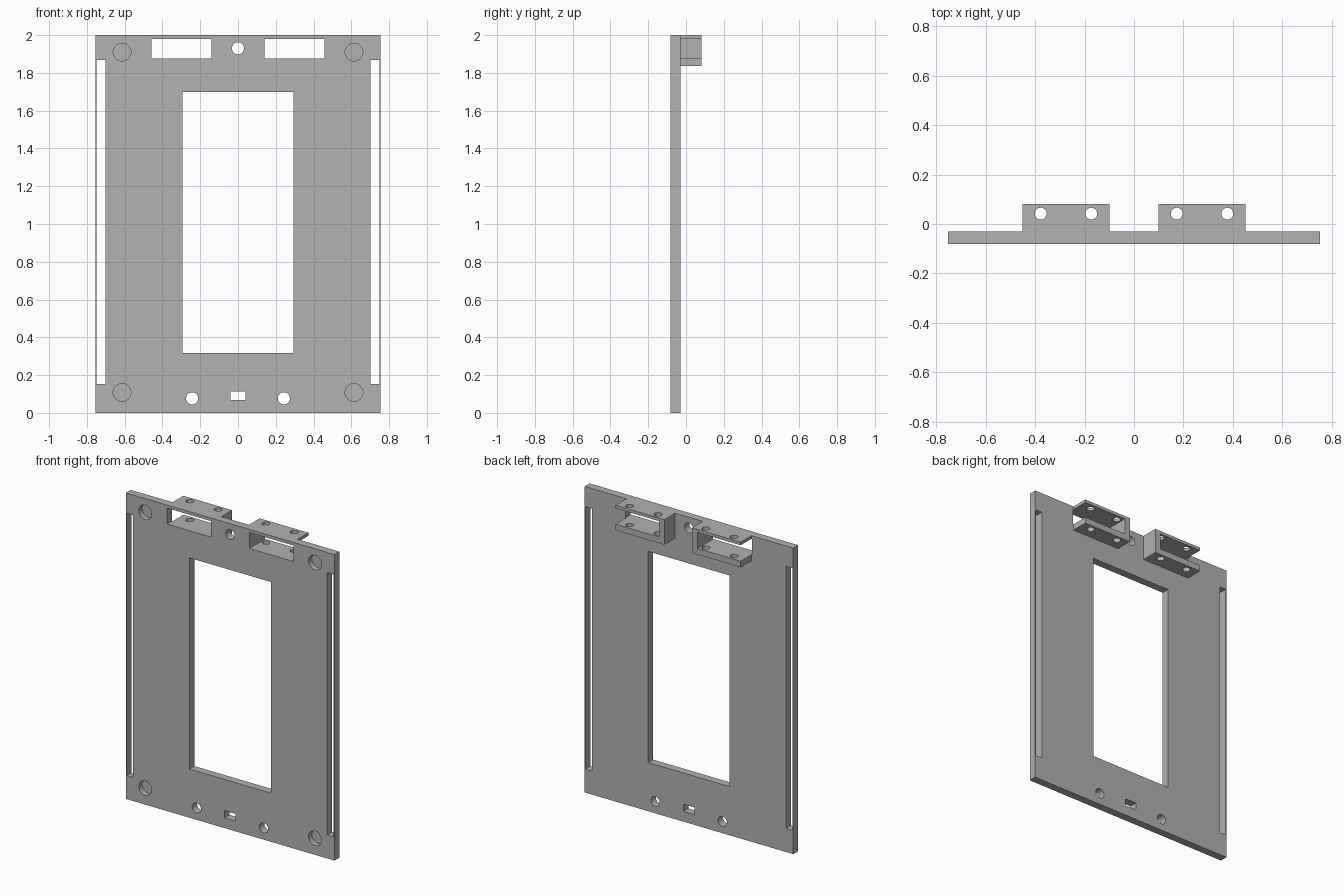
import bpy
import math

if "Cube" in bpy.data.objects:
    bpy.data.objects.remove(bpy.data.objects["Cube"], do_unlink=True)

FRONT, BACK, REAR = -0.081, -0.03, 0.081   # plate front, plate back, bracket rear
HALF_W = 0.754

grey = bpy.data.materials.new("plain_grey")
grey.use_nodes = True
grey.diffuse_color = (0.445, 0.445, 0.445, 1)
grey.node_tree.nodes["Principled BSDF"].inputs["Base Color"].default_value = (0.445, 0.445, 0.445, 1)


def box(name, x, y, z):
    """Box from (min, max) ranges on each axis."""
    bpy.ops.mesh.primitive_cube_add(size=1, location=[sum(r) / 2 for r in (x, y, z)])
    ob = bpy.context.object
    ob.name = name
    ob.scale = [abs(r[1] - r[0]) for r in (x, y, z)]
    bpy.ops.object.transform_apply(location=True, rotation=True, scale=True)
    return ob


def rod(name, radius, location, depth, along_y=True):
    bpy.ops.mesh.primitive_cylinder_add(
        vertices=40, radius=radius, depth=depth, location=location,
        rotation=(math.pi / 2 if along_y else 0, 0, 0))
    ob = bpy.context.object
    ob.name = name
    bpy.ops.object.transform_apply(location=True, rotation=True, scale=True)
    return ob


def combine(target, tool, operation="DIFFERENCE"):
    """Apply a boolean with the tool object, then discard the tool."""
    bpy.ops.object.select_all(action="DESELECT")
    bpy.context.view_layer.objects.active = target
    target.select_set(True)
    mod = target.modifiers.new("boolean", "BOOLEAN")
    mod.operation = operation
    mod.solver = "EXACT"
    mod.object = tool
    bpy.ops.object.modifier_apply(modifier=mod.name)
    bpy.data.objects.remove(tool, do_unlink=True)


def span(side, a, b):
    return sorted((side * a, side * b))


through = (-0.2, 0.2)
plate = box("mounting_plate", (-HALF_W, HALF_W), (FRONT, BACK), (0, 2))

# Rear brackets, hollowed into channels open at the rear and the outer end
for s in (-1, 1):
    combine(plate, box("bracket", span(s, 0.1, 0.452), (-0.055, REAR), (1.836, 2)), "UNION")
for s in (-1, 1):
    combine(plate, box("channel", span(s, 0.14, 0.457), through, (1.876, 1.98)))
    for x in (0.173, 0.378):
        combine(plate, rod("bracket_hole", 0.024, (s * x, 0.042, 1.92), 0.4, False))

# Central window and small bottom slot
combine(plate, box("window", (-0.294, 0.294), through, (0.318, 1.698)))
combine(plate, box("small_slot", (-0.04, 0.04), through, (0.067, 0.114)))

# Long side slots, shallow corner recesses and lower screw holes
for s in (-1, 1):
    combine(plate, box("side_slot", span(s, 0.702, 0.748), through, (0.154, 1.868)))
    combine(plate, rod("screw_hole", 0.032, (s * 0.243, 0, 0.077), 0.4))
    for z in (0.108, 1.91):
        combine(plate, rod("corner_recess", 0.047, (s * 0.614, FRONT, z), 0.07))

# Top screw hole
combine(plate, rod("top_screw_hole", 0.032, (0, 0, 1.93), 0.4))

plate.data.materials.clear()
plate.data.materials.append(grey)
bpy.ops.object.select_all(action="DESELECT")
plate.select_set(True)
bpy.context.view_layer.objects.active = plate
bpy.ops.object.shade_smooth_by_angle(angle=math.radians(30))
